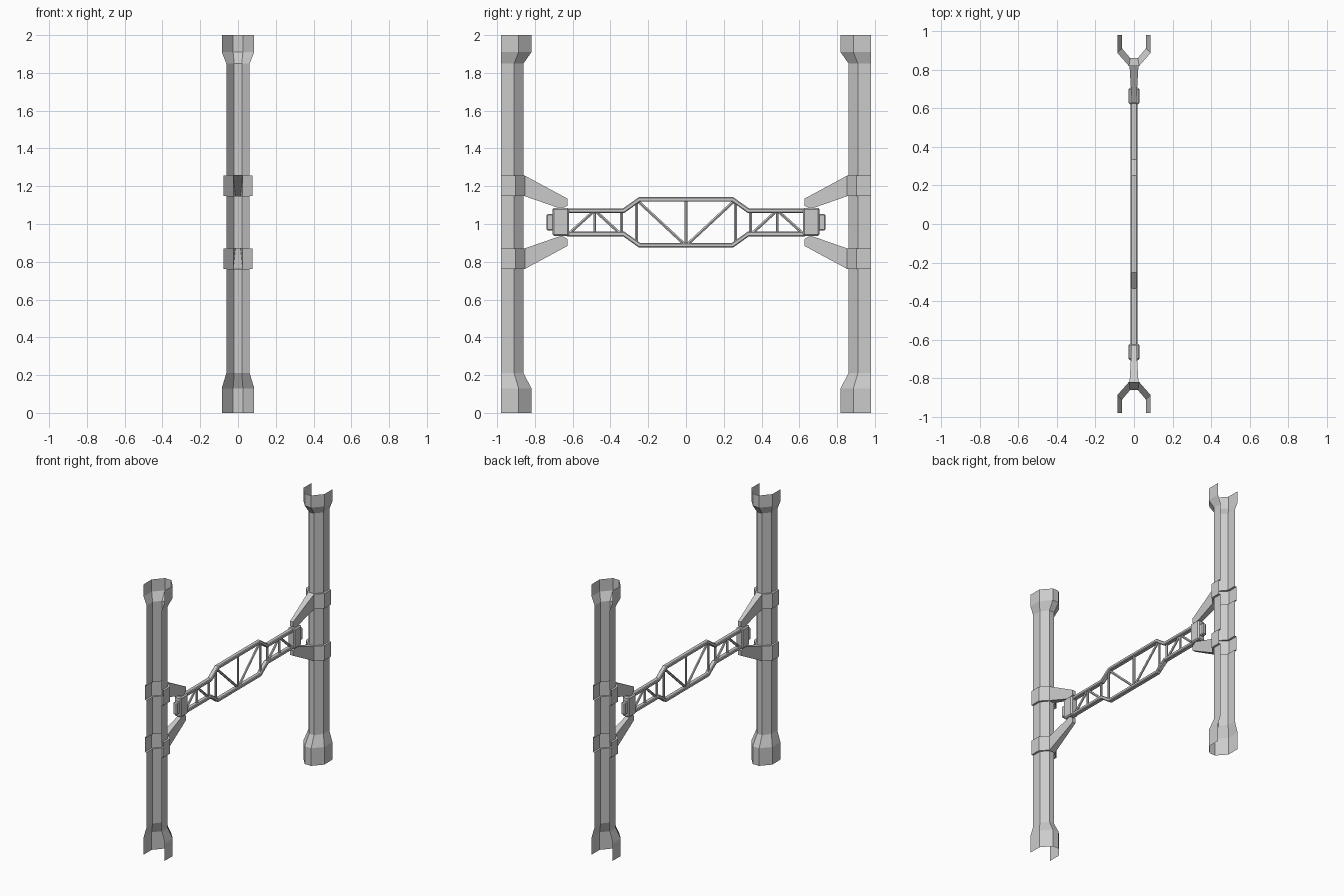
import bpy, bmesh, math
from mathutils import Vector, Matrix

cube = bpy.data.objects.get("Cube")
if cube:
    bpy.data.objects.remove(cube)

grey = bpy.data.materials.new("plain_grey")
grey.use_nodes = True
colour = (0.6, 0.6, 0.6, 1)
grey.diffuse_color = colour
grey.node_tree.nodes["Principled BSDF"].inputs["Base Color"].default_value = colour

MID = 1.009  # height of the truss axis


def finish(bm, name, turn=0.0):
    mesh = bpy.data.meshes.new(name)
    bm.to_mesh(mesh)
    bm.free()
    mesh.materials.append(grey)
    ob = bpy.data.objects.new(name, mesh)
    ob.rotation_euler.z = turn
    bpy.context.collection.objects.link(ob)
    return ob


def plate(bm, outline, width):
    """Solid from a (y, z) outline; width(y) is the half width in x."""
    rings = [[bm.verts.new((s * width(y), y, z)) for y, z in outline] for s in (-1, 1)]
    faces = [bm.faces.new(r) for r in rings]
    for i in range(len(outline)):
        j = (i + 1) % len(outline)
        faces.append(bm.faces.new((rings[0][i], rings[0][j], rings[1][j], rings[1][i])))
    bmesh.ops.recalc_face_normals(bm, faces=faces)
    return faces


def block(bm, y0, y1, z0, z1, half, bevel):
    faces = plate(bm, [(y0, z0), (y1, z0), (y1, z1), (y0, z1)], lambda y: half)
    edges = list({e for f in faces for e in f.edges})
    bmesh.ops.bevel(bm, geom=edges, offset=bevel, segments=1, affect='EDGES')


def rod(bm, a, b, radius=0.009):
    """Six-sided bar between two (y, z) points."""
    a, b = Vector((0, *a)), Vector((0, *b))
    d = b - a
    angle = -math.atan2(d.y, d.z)
    place = Matrix.Translation((a + b) / 2) @ Matrix.Rotation(angle, 4, 'X')
    bmesh.ops.create_cone(bm, cap_ends=True, segments=6, radius1=radius, radius2=radius,
                          depth=d.length, matrix=place @ Matrix.Rotation(math.pi / 2, 4, 'Z'))


# Column sections: half width, crease y, centre half width, centre y
SHAFT = (0.062, 0.91, 0.02, 0.86)
COLLAR = (0.077, 0.903, 0.025, 0.853)
FLARE = (0.086, 0.886, 0.026, 0.818)
LEVELS = [(0, FLARE), (0.13, FLARE), (0.21, SHAFT),
          (0.762, SHAFT), (0.762, COLLAR), (0.871, COLLAR), (0.871, SHAFT),
          (1.147, SHAFT), (1.147, COLLAR), (1.256, COLLAR), (1.256, SHAFT),
          (1.85, SHAFT), (1.91, FLARE), (2, FLARE)]


def column(name, turn):
    """Open-backed shell, with a hole in each collar where an arm starts."""
    bm = bmesh.new()
    rows = []
    for z, (w, crease, c, cy) in LEVELS:
        pts = [(-w, 0.98), (-w, crease), (-c, cy), (c, cy), (w, crease), (w, 0.98)]
        rows.append([bm.verts.new((x, y, z)) for x, y in pts])
    for k in range(len(rows) - 1):
        a, b = rows[k], rows[k + 1]
        in_collar = LEVELS[k][1] is COLLAR and LEVELS[k + 1][1] is COLLAR
        for i in range(5):
            if not (in_collar and i == 2):
                bm.faces.new((a[i], a[i + 1], b[i + 1], b[i]))
    finish(bm, name, turn)


def arms(name, turn):
    """Tapered hollow arms above and below the truss end."""
    bm = bmesh.new()
    outline = [(0.853, 1.256), (0.627, 1.134), (0.627, 1.097), (0.66, 1.08), (0.853, 1.147)]
    for s in (1, -1):
        pts = [(y, MID + s * (z - MID)) for y, z in outline]
        faces = plate(bm, pts, lambda y: 0.012 + 0.013 * (y - 0.627) / 0.226)
        bmesh.ops.delete(bm, geom=[faces[-1]], context='FACES_ONLY')
    finish(bm, name, turn)


def bracket(name, turn):
    """Truss end block with its small outer cap."""
    bm = bmesh.new()
    block(bm, 0.62, 0.706, 0.937, 1.086, 0.028, 0.008)
    block(bm, 0.69, 0.738, 0.965, 1.053, 0.016, 0.006)
    finish(bm, name, turn)


for side, turn in (("back", 0), ("front", math.pi)):
    column(side + "_column", turn)
    arms(side + "_arms", turn)
    bracket(side + "_bracket", turn)

# Truss chords, raised in the middle
upper = [(0.63, 1.083), (0.333, 1.083), (0.25, 1.142)]
lower = [(0.63, 1.059), (0.326, 1.059), (0.243, 1.118)]
bar = upper + [(-y, z) for y, z in reversed(upper)]
bar += [(-y, z) for y, z in lower] + lower[::-1]
for name, s in (("top_chord", 1), ("bottom_chord", -1)):
    bm = bmesh.new()
    plate(bm, [(y, MID + s * (z - MID)) for y, z in bar], lambda y: 0.017)
    rims = [e for e in bm.edges if abs(e.verts[0].co.x - e.verts[1].co.x) < 0.001]
    bmesh.ops.bevel(bm, geom=rims, offset=0.005, segments=1, affect='EDGES')
    finish(bm, name)

# Truss uprights and diagonals
bm = bmesh.new()
rod(bm, (0, 0.885), (0, 1.133))
for s in (1, -1):
    for y, h in ((0.262, 0.12), (0.342, 0.062), (0.483, 0.062)):
        rod(bm, (s * y, MID - h), (s * y, MID + h))
    rod(bm, (s * 0.255, 1.122), (s * 0.005, 0.89))
    rod(bm, (s * 0.622, 0.947), (s * 0.488, 1.068))
    rod(bm, (s * 0.346, 0.947), (s * 0.478, 1.068))
finish(bm, "truss_webs")
